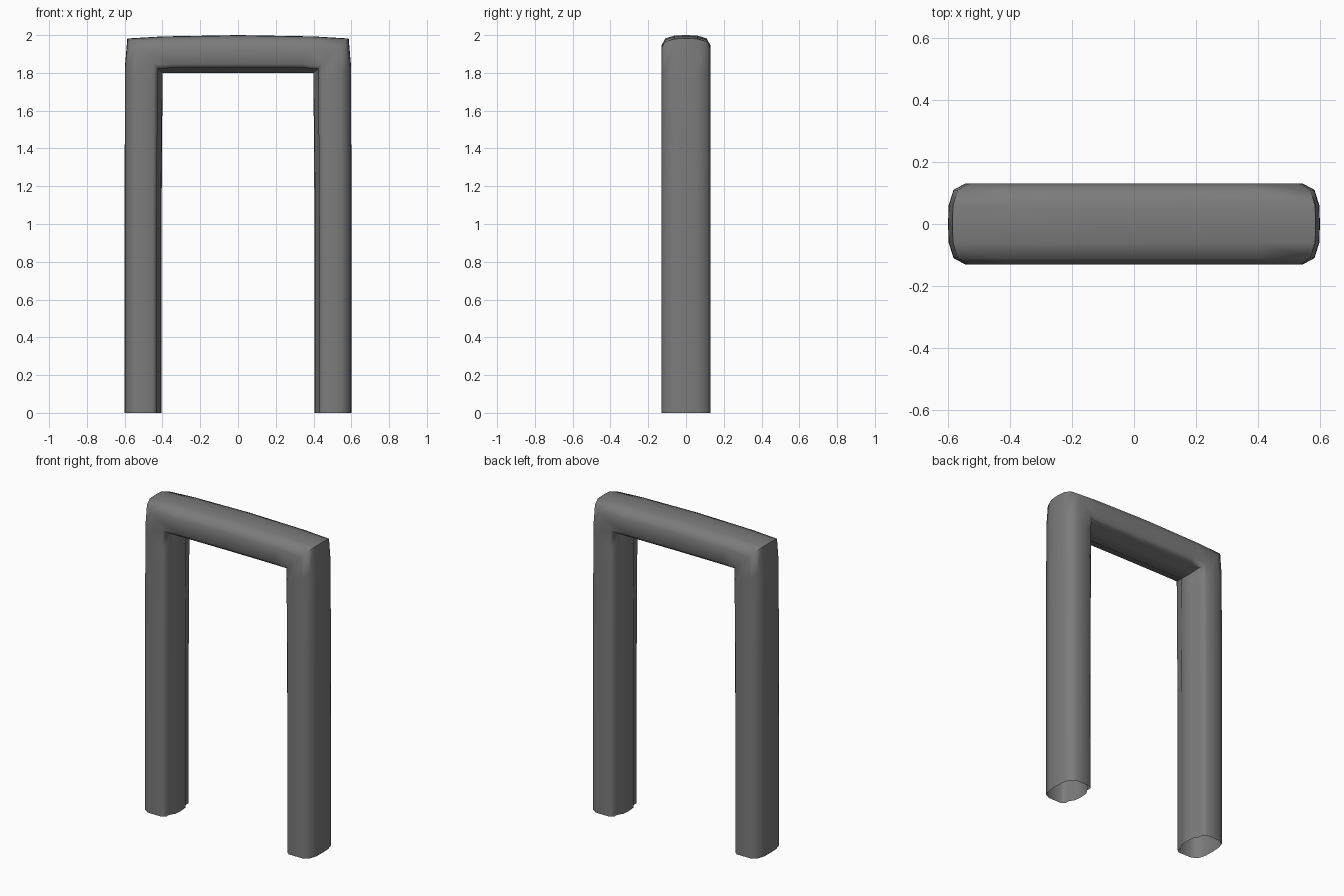
import bpy, bmesh, math

cube = bpy.data.objects.get("Cube")
if cube:
    bpy.data.objects.remove(cube, do_unlink=True)

# One plain grey for the whole arch
grey = bpy.data.materials.new("dark_grey")
grey.use_nodes = True
color = (0.2, 0.2, 0.2, 1)
grey.diffuse_color = color
grey.node_tree.nodes["Principled BSDF"].inputs["Base Color"].default_value = color

# Half cross-section: (depth from inner to outer side, half width)
half = [(1, 0), (0.99, 0.06), (0.91, 0.11), (0.72, 0.13), (0.24, 0.13),
        (0.13, 0.115), (0.13, 0.085), (0.02, 0.05), (0, 0)]
section = half + [(t, -y) for t, y in half[-2:0:-1]]

# Half path: inner point and outer point (x, z) of each ring
path = [((0.405, 0), (0.6, 0)),
        ((0.405, 1.0), (0.6, 1.1)),
        ((0.4, 1.72), (0.599, 1.83)),
        ((0.4, 1.8), (0.586, 1.982)),
        ((0.33, 1.8), (0.4, 1.993)),
        ((0, 1.8), (0, 2.0))]
mirrored = [((-a[0], a[1]), (-b[0], b[1])) for a, b in path[-2::-1]]

# Sweep the open-ended tube along the arch
bm = bmesh.new()
rings = []
for (ix, iz), (ox, oz) in path + mirrored:
    rings.append([bm.verts.new((ix + (ox - ix) * t, y, iz + (oz - iz) * t))
                  for t, y in section])
n = len(section)
for r0, r1 in zip(rings, rings[1:]):
    for i in range(n):
        j = (i + 1) % n
        bm.faces.new((r0[i], r0[j], r1[j], r1[i]))
bmesh.ops.recalc_face_normals(bm, faces=bm.faces)

mesh = bpy.data.meshes.new("arch_frame")
bm.to_mesh(mesh)
bm.free()
mesh.materials.append(grey)
arch = bpy.data.objects.new("arch_frame", mesh)
bpy.context.collection.objects.link(arch)

# Smooth shading
bpy.context.view_layer.objects.active = arch
arch.select_set(True)
bpy.ops.object.shade_smooth_by_angle(angle=math.radians(65))
